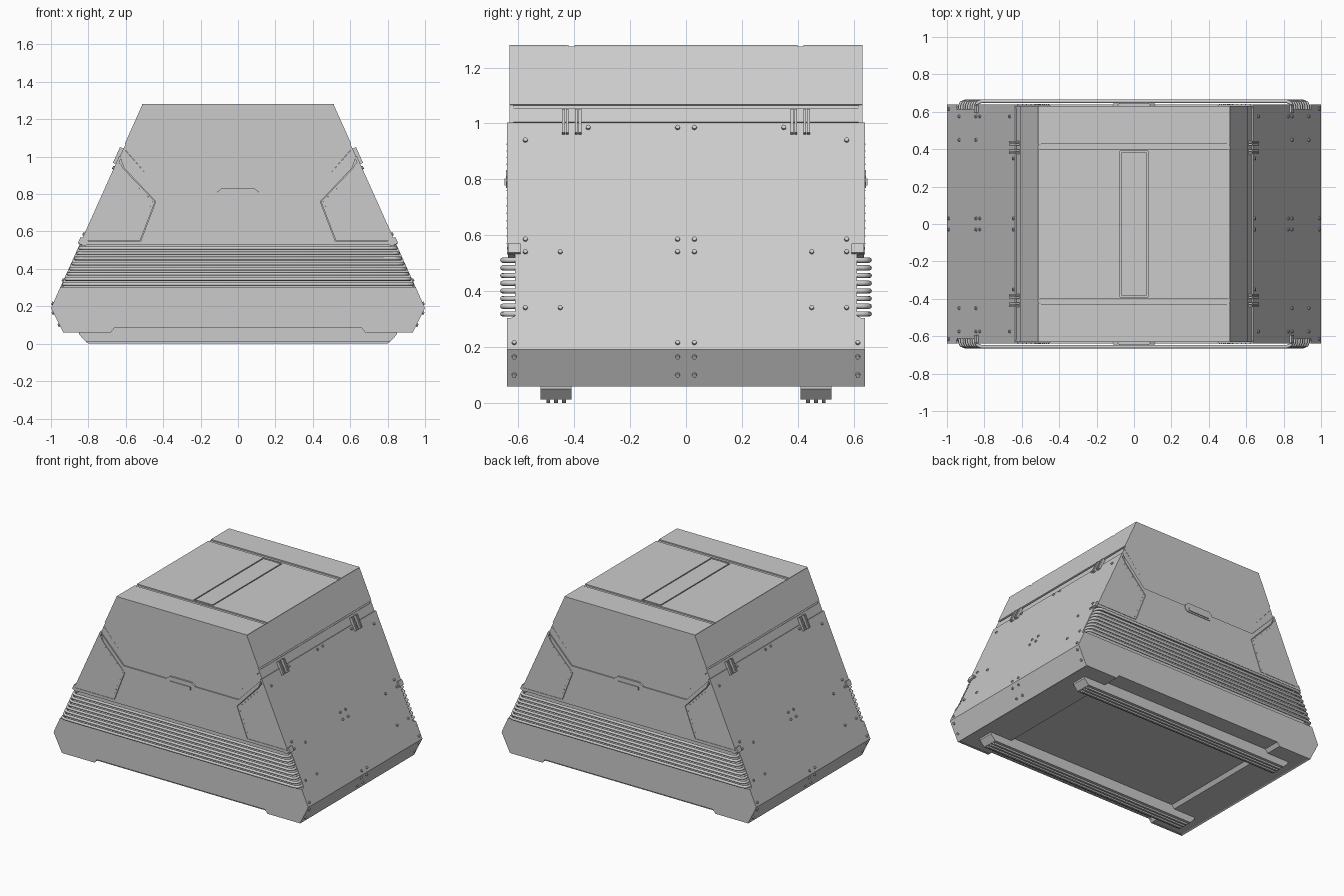
import bpy, bmesh, math
from mathutils import Vector, Matrix

if "Cube" in bpy.data.objects:
    bpy.data.objects.remove(bpy.data.objects["Cube"])

SLOPE = 0.449
def side_x(z): return 1.0 - SLOPE * (z - 0.19)

# Surface maps: (u, v, offset) -> point on one outer face
N_SIDE = Vector((1, 0, SLOPE)).normalized()
N_SILL = Vector((1, 0, -0.5)).normalized()
def side(y, z, d=0): return Vector((side_x(z), y, z)) + N_SIDE * d
def sill(y, z, d=0): return Vector((1 - 0.5 * (0.19 - z), y, z)) + N_SILL * d
def front(x, z, d=0): return Vector((x, -0.64 - d, z))
def lid_front(x, z, d=0): return Vector((x, -0.632 - d, z))
def top(x, y, d=0): return Vector((x, y, 1.281 + d))

def sym(h): return h + [(-x, z) for x, z in reversed(h)]
def rect(a, b, c, d): return [(a, b), (c, b), (c, d), (a, d)]

def finish(name, bm, mx=False, my=False):
    bmesh.ops.recalc_face_normals(bm, faces=bm.faces[:])
    me = bpy.data.meshes.new(name)
    bm.to_mesh(me)
    bm.free()
    ob = bpy.data.objects.new(name, me)
    bpy.context.collection.objects.link(ob)
    if mx or my:
        m = ob.modifiers.new("Mirror", 'MIRROR')
        m.use_axis = (mx, my, False)
        m.use_mirror_merge = False
    return ob

def plate(name, pts, surf, mx=True, my=True, gap=0.0035, depth=0.014, lift=0.0):
    """Armour plate: polygon on a surface, shrunk by the seam gap and thickened."""
    bm = bmesh.new()
    f = bm.faces.new([bm.verts.new(surf(u, v, lift - depth)) for u, v in pts])
    n = surf(*pts[0], depth) - surf(*pts[0], 0)
    ring = bmesh.ops.inset_region(bm, faces=[f], thickness=gap, use_even_offset=True)
    bmesh.ops.delete(bm, geom=ring['faces'], context='FACES')
    ex = bmesh.ops.extrude_face_region(bm, geom=bm.faces[:], use_keep_orig=True)
    bmesh.ops.translate(bm, vec=n, verts=[g for g in ex['geom'] if isinstance(g, bmesh.types.BMVert)])
    return finish(name, bm, mx, my)

def slab(name, pts, y0, y1, my=False):
    """Front profile (x, z) extruded along y."""
    bm = bmesh.new()
    f = bm.faces.new([bm.verts.new((x, y0, z)) for x, z in pts])
    ex = bmesh.ops.extrude_face_region(bm, geom=[f], use_keep_orig=True)
    bmesh.ops.translate(bm, vec=(0, y1 - y0, 0), verts=[g for g in ex['geom'] if isinstance(g, bmesh.types.BMVert)])
    return finish(name, bm, False, my)

def box(bm, c, s, rot=Matrix()):
    bmesh.ops.create_cube(bm, size=1, matrix=Matrix.Translation(c) @ rot.to_4x4() @ Matrix.Diagonal((*s, 1)))

def bolts(name, pts, surf, r=0.010, h=0.016):
    bm = bmesh.new()
    for u, v in pts:
        n = (surf(u, v, 1) - surf(u, v, 0))
        m = Matrix.Translation(surf(u, v)) @ n.to_track_quat('Z', 'Y').to_matrix().to_4x4()
        bmesh.ops.create_cone(bm, cap_ends=True, segments=8, radius1=r, radius2=r * 0.8, depth=h, matrix=m)
    return finish(name, bm, True, True)

# Inner core: recessed at the rib band, fuller above and below it
e = 0.011
slab("core", sym([(0.66, 0.086), (0.68, 0.062), (0.925, 0.062), (1 - e, 0.19), (side_x(1.27) - e, 1.27)]), -0.605, 0.605)
slab("core_lower", sym([(0.66, 0.086), (0.68, 0.062), (0.925, 0.062), (1 - e, 0.19), (side_x(0.30) - e, 0.30)]), -0.63, 0.63)
slab("core_upper", sym([(side_x(0.53) - e, 0.53), (side_x(1.27) - e, 1.27)]), -0.622, 0.622)

# Front and back plates
plate("lid_brow", [(0, 1.163), (0.563, 1.163), (0.517, 1.265), (0.505, 1.28), (0, 1.28)], lid_front)
plate("lid_face", sym([(0.47, 0.883), (0.61, 1.045), (0.561, 1.163)]), lid_front, mx=False)
plate("lid_band", sym([(0.453, 0.808), (0.632, 0.995), (0.612, 1.045), (0.47, 0.883)]), lid_front, mx=False)
plate("front_panel", [(0, 0.53), (0.845, 0.53), (0.838, 0.55), (0.52, 0.55), (0.44, 0.76), (0.61, 0.94),
                      (0.63, 0.995), (0.45, 0.808), (0, 0.808)], front, depth=0.02)
plate("corner_panel", [(0.523, 0.552), (0.835, 0.552), (0.645, 0.975), (0.625, 0.96), (0.612, 0.935), (0.443, 0.76)],
      front, depth=0.02)
plate("front_skirt", [(0, 0.085), (0.66, 0.085), (0.68, 0.06), (0.9, 0.06), (0.955, 0.19), (0.89, 0.303), (0, 0.303)], front)
plate("skirt_end", [(0.9, 0.06), (0.935, 0.06), (1, 0.19), (0.95, 0.303), (0.89, 0.303), (0.955, 0.19)], front)

# Latch: raised tray with a grip bar
plate("latch_tray", sym([(0.095, 0.768), (0.112, 0.79), (0.112, 0.812), (0.085, 0.832)]), front, mx=False, depth=0.02, lift=0.004)
plate("latch_grip", rect(-0.08, 0.778, 0.08, 0.802), front, mx=False, depth=0.02, lift=0.010)

# Sloped side plates
plate("side_door", [(0, 0.563), (0.603, 0.563), (0.603, 0.96), (0.43, 0.96), (0.43, 1.003), (0, 1.003)], side)
plate("side_frame", [(0.603, 0.555), (0.64, 0.555), (0.64, 1.003), (0.43, 1.003), (0.43, 0.96), (0.603, 0.96)], side)
plate("side_lower", [(0, 0.19), (0.64, 0.19), (0.64, 0.295), (0.612, 0.312), (0.42, 0.312), (0.42, 0.563), (0, 0.563)], side)
plate("side_corner", [(0.42, 0.312), (0.612, 0.312), (0.612, 0.53), (0.638, 0.555), (0.603, 0.563), (0.42, 0.563)], side)
plate("side_sill", rect(0, 0.08, 0.64, 0.19), sill)
plate("side_sill_lip", rect(0, 0.058, 0.64, 0.08), sill)

# Lid side plates
plate("lid_rim", rect(-0.63, 1.007, 0.63, 1.057), side, my=False, lift=-0.004)
plate("lid_side_centre", rect(-0.19, 1.068, 0.19, 1.276), side, my=False)
plate("lid_side_mid", rect(0.19, 1.068, 0.42, 1.276), side)
plate("lid_side_bracket", [(0.42, 1.068), (0.443, 1.068), (0.443, 1.163), (0.632, 1.163), (0.632, 1.28), (0.42, 1.28)], side)
plate("lid_side_corner", rect(0.443, 1.068, 0.632, 1.163), side)

# Lid top plates
plate("top_spine", rect(-0.068, -0.382, 0.068, 0.382), top, mx=False, my=False)
plate("top_centre", rect(0.076, -0.19, 0.513, 0.19), top, my=False)
plate("top_mid", [(0.076, 0.19), (0.513, 0.19), (0.513, 0.4), (0, 0.4), (0, 0.39), (0.076, 0.39)], top, gap=0.003)
plate("top_rail", rect(-0.513, 0.405, 0.513, 0.423), top, mx=False, lift=-0.006)
plate("top_end", [(0, 0.428), (0.513, 0.428), (0.513, 0.632), (0.25, 0.632), (0.25, 0.54), (0, 0.54)], top)
plate("top_end_insert", rect(-0.25, 0.54, 0.25, 0.632), top, mx=False)

# Hinges between door and lid
bm = bmesh.new()
tilt = Matrix.Rotation(-math.atan(SLOPE), 3, 'Y')
for y in (0.386, 0.432):
    for dy in (-0.007, 0.007):
        box(bm, side(y + dy, 1.003, 0.004), (0.024, 0.010, 0.092), tilt)
finish("hinges", bm, True, True)

# Corner blocks above the ribs
bm = bmesh.new()
box(bm, (side_x(0.55) - 0.01, -0.615, 0.545), (0.045, 0.045, 0.036), tilt)
finish("corner_blocks", bm, True, True)

# Bolts
bolts("side_bolts", [(0.575, 0.94), (0.35, 0.985), (0.03, 0.985), (0.03, 0.585), (0.575, 0.585), (0.03, 0.54),
                     (0.45, 0.54), (0.575, 0.54), (0.03, 0.215), (0.615, 0.215), (0.45, 0.34), (0.575, 0.34)], side)
bolts("sill_bolts", [(0.03, 0.165), (0.03, 0.1), (0.615, 0.165), (0.615, 0.1)], sill)
edge = [Vector(p) for p in ((0.53, 0.57), (0.458, 0.76), (0.62, 0.925))]
rivets = [a.lerp(b, i / 7) for a, b in zip(edge, edge[1:]) for i in range(8)]
bolts("corner_rivets", [tuple(p) for p in rivets], front, r=0.003, h=0.004)

# Protective ribs: bent rods standing off the front and back
for i in range(8):
    z = 0.318 + i * 0.0275
    x = side_x(z) - 0.012
    cu = bpy.data.curves.new("rib", 'CURVE')
    cu.dimensions = '3D'
    cu.bevel_depth = 0.0095
    cu.bevel_resolution = 2
    cu.use_fill_caps = True
    half = [(x, -0.59), (x, -0.632), (x - 0.007, -0.648), (x - 0.028, -0.656)]
    path = half + [(-px, py) for px, py in reversed(half)]
    sp = cu.splines.new('POLY')
    sp.points.add(len(path) - 1)
    for p, (px, py) in zip(sp.points, path):
        p.co = (px, py, z, 1)
    for name, s in (("front_rib", 1), ("back_rib", -1)):
        ob = bpy.data.objects.new(name, cu)
        ob.scale.y = s
        bpy.context.collection.objects.link(ob)

# Skids: tapered runners with grip ridges underneath
slab("skid", sym([(0.815, 0.012), (0.85, 0.05), (0.85, 0.09)]), 0.41, 0.52, True)
for y in (0.437, 0.465, 0.493):
    slab("skid_ridge", sym([(0.80, 0.0), (0.815, 0.013)]), y - 0.007, y + 0.007, True)
